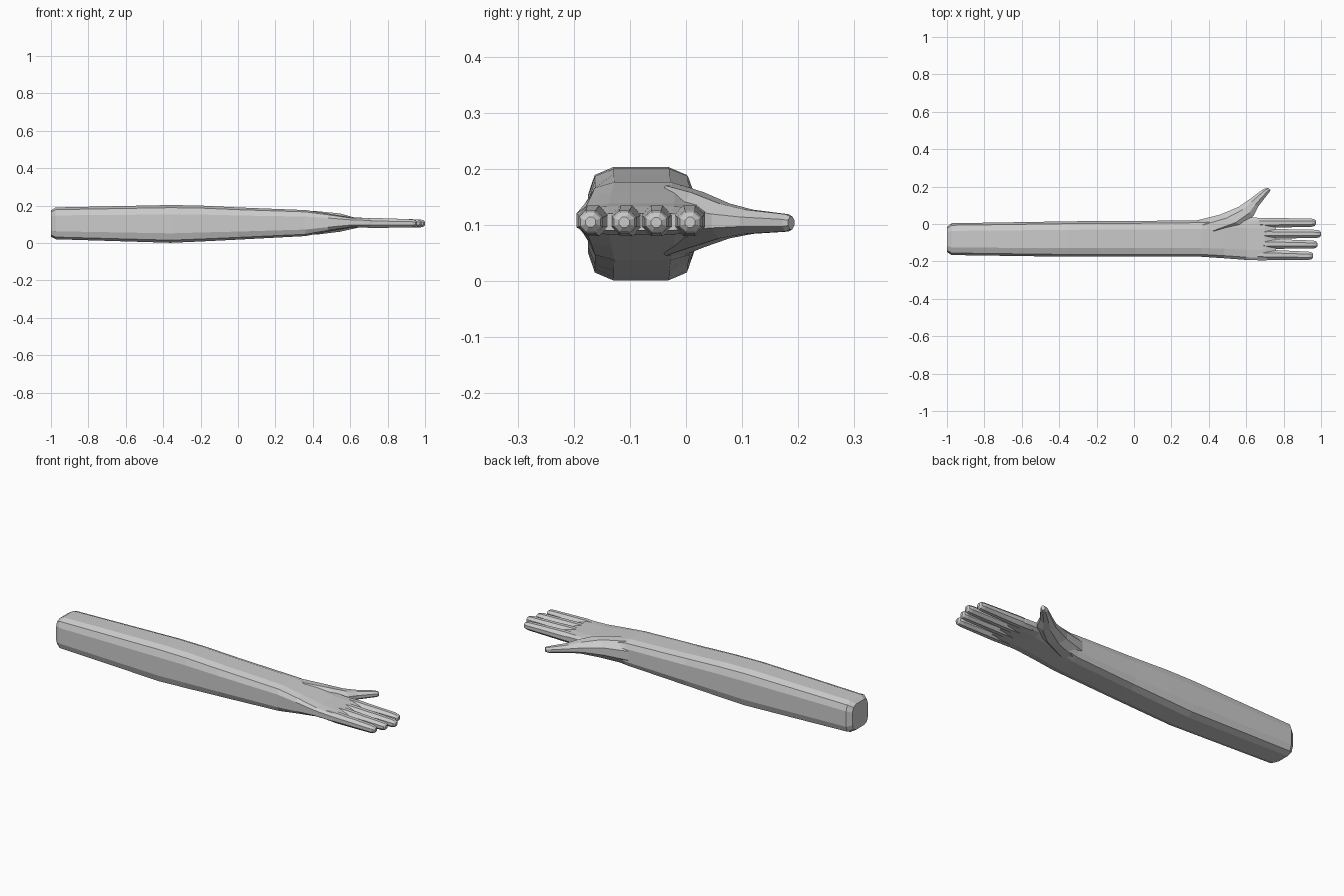
import bpy
from mathutils import Vector

cube = bpy.data.objects.get("Cube")
if cube:
    bpy.data.objects.remove(cube)

grey = bpy.data.materials.new("light_grey")
grey.use_nodes = True
COLOR = (0.6, 0.6, 0.6, 1)
grey.diffuse_color = COLOR
grey.node_tree.nodes["Principled BSDF"].inputs["Base Color"].default_value = COLOR

# Chamfered twelve-sided limb section and rounder eight-sided digit section
quarter = [(1, 0.5), (0.87, 0.86), (0.52, 1)]
LIMB = (quarter + [(-u, v) for u, v in reversed(quarter)]
        + [(-u, -v) for u, v in quarter] + [(u, -v) for u, v in reversed(quarter)])
DIGIT = [(1, .4), (.4, 1), (-.4, 1), (-1, .4), (-1, -.4), (-.4, -1), (.4, -1), (1, -.4)]


def loft(name, section, rings):
    """Each ring: two opposite side points in plan, then bottom and top heights."""
    verts, faces, n = [], [], len(section)
    for (ax, ay), (bx, by), low, high in rings:
        mid = Vector((ax + bx, ay + by, low + high)) / 2
        side = Vector((bx - ax, by - ay, 0)) / 2
        up = Vector((0, 0, high - low)) / 2
        verts += [mid + side * u + up * v for u, v in section]
    for r in range(len(rings) - 1):
        for i in range(n):
            j = (i + 1) % n
            faces.append((r * n + i, r * n + j, r * n + n + j, r * n + n + i))
    faces += [tuple(reversed(range(n))), tuple(range(len(verts) - n, len(verts)))]
    mesh = bpy.data.meshes.new(name)
    mesh.from_pydata(verts, [], faces)
    mesh.materials.append(grey)
    obj = bpy.data.objects.new(name, mesh)
    bpy.context.collection.objects.link(obj)
    return obj


# Arm, wrist and palm: x, right edge, left edge, bottom, top
arm = [(-1, -.15, -.015, .034, .175), (-.975, -.166, .004, .02, .19),
       (-.36, -.175, .014, .001, .203), (-.2, -.175, .016, .008, .2),
       (0, -.175, .016, .018, .19), (.36, -.175, .02, .037, .176),
       (.48, -.183, .03, .06, .158), (.6, -.192, .034, .082, .138),
       (.7, -.195, .033, .083, .133), (.76, -.185, .022, .09, .12)]
loft("arm_and_palm", LIMB, [((x, r), (x, l), b, t) for x, r, l, b, t in arm])

# Thumb, spreading out from the wrist
loft("thumb", DIGIT, [
    ((.46, -.06), (.33, .018), .045, .17),
    ((.58, -.01), (.46, .05), .06, .158),
    ((.64, .045), (.56, .092), .076, .138),
    ((.665, .095), (.615, .13), .084, .127),
    ((.725, .172), (.692, .187), .088, .119),
    ((.73, .182), (.716, .193), .092, .115)])

# Four fingers with blunt rounded tips
fingers = {"little": (-.165, -.17, .958), "ring": (-.106, -.11, .98),
           "middle": (-.052, -.053, 1.0), "index": (.006, .007, .973)}
for name, (y0, y1, tip) in fingers.items():
    rings = []
    for x, y, w, h in [(.64, y0, .022, .024), (.72, y0, .027, .027), (.84, (y0 + y1) / 2, .024, .024),
                       (tip - .025, y1, .022, .021), (tip - .008, y1, .018, .017), (tip, y1, .009, .009)]:
        z = .108 - (x - .64) * .01
        rings.append(((x, y - w), (x, y + w), z - h, z + h))
    loft(name + "_finger", DIGIT, rings)
